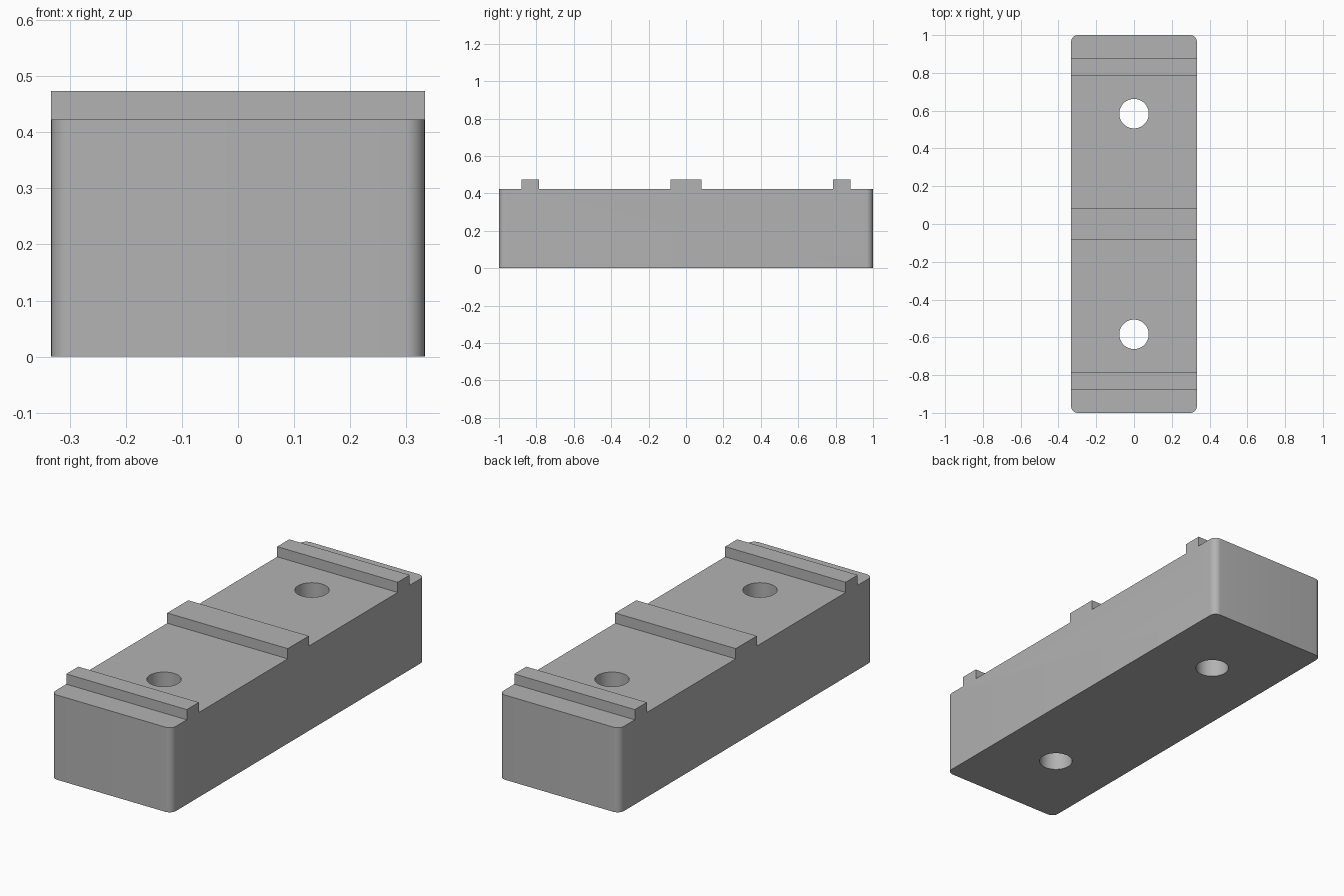
import bpy, bmesh, math

default = bpy.data.objects.get("Cube")
if default:
    bpy.data.objects.remove(default, do_unlink=True)

HALF_W, HALF_L = 0.333, 1.0
DECK, RIDGE = 0.423, 0.474
CORNER = 0.035
HOLE_Y, HOLE_R = 0.584, 0.078

grey = bpy.data.materials.new("plain grey")
grey.use_nodes = True
colour = (0.45, 0.45, 0.45, 1)
grey.diffuse_color = colour
grey.node_tree.nodes["Principled BSDF"].inputs["Base Color"].default_value = colour

# Block: stepped side profile with three ridges, extruded across the width
half = [(0.083, RIDGE), (0.083, DECK), (0.785, DECK), (0.785, RIDGE),
        (0.88, RIDGE), (0.88, DECK), (HALF_L, DECK), (HALF_L, 0)]
profile = half + [(-y, z) for y, z in reversed(half)]

bm = bmesh.new()
face = bm.faces.new([bm.verts.new((-HALF_W, y, z)) for y, z in profile])
grown = bmesh.ops.extrude_face_region(bm, geom=[face])
moved = [g for g in grown["geom"] if isinstance(g, bmesh.types.BMVert)]
bmesh.ops.translate(bm, verts=moved, vec=(2 * HALF_W, 0, 0))

# Round the four upright corners
corners = [e for e in bm.edges
           if all(abs(v.co.y) > HALF_L - 0.001 for v in e.verts)
           and abs(e.verts[0].co.z - e.verts[1].co.z) > 0.1]
bmesh.ops.bevel(bm, geom=corners, offset=CORNER, segments=8, profile=0.5,
                affect='EDGES')
bmesh.ops.recalc_face_normals(bm, faces=bm.faces)
mesh = bpy.data.meshes.new("ridged_block")
bm.to_mesh(mesh)
bm.free()
block = bpy.data.objects.new("ridged_block", mesh)
bpy.context.collection.objects.link(block)
mesh.materials.append(grey)

# Two through holes
for name, side in (("front_hole", -1), ("back_hole", 1)):
    bpy.ops.mesh.primitive_cylinder_add(vertices=64, radius=HOLE_R, depth=2,
                                        location=(0, side * HOLE_Y, 0))
    cutter = bpy.context.object
    cutter.name = name + "_cutter"
    cutter.hide_render = True
    cutter.data.materials.append(grey)
    cut = block.modifiers.new(name, 'BOOLEAN')
    cut.operation = 'DIFFERENCE'
    cut.solver = 'EXACT'
    cut.object = cutter
    bpy.ops.object.select_all(action='DESELECT')
    block.select_set(True)
    bpy.context.view_layer.objects.active = block
    bpy.ops.object.modifier_apply(modifier=name)
    bpy.data.objects.remove(cutter, do_unlink=True)

bpy.ops.object.shade_smooth_by_angle(angle=math.radians(30))
